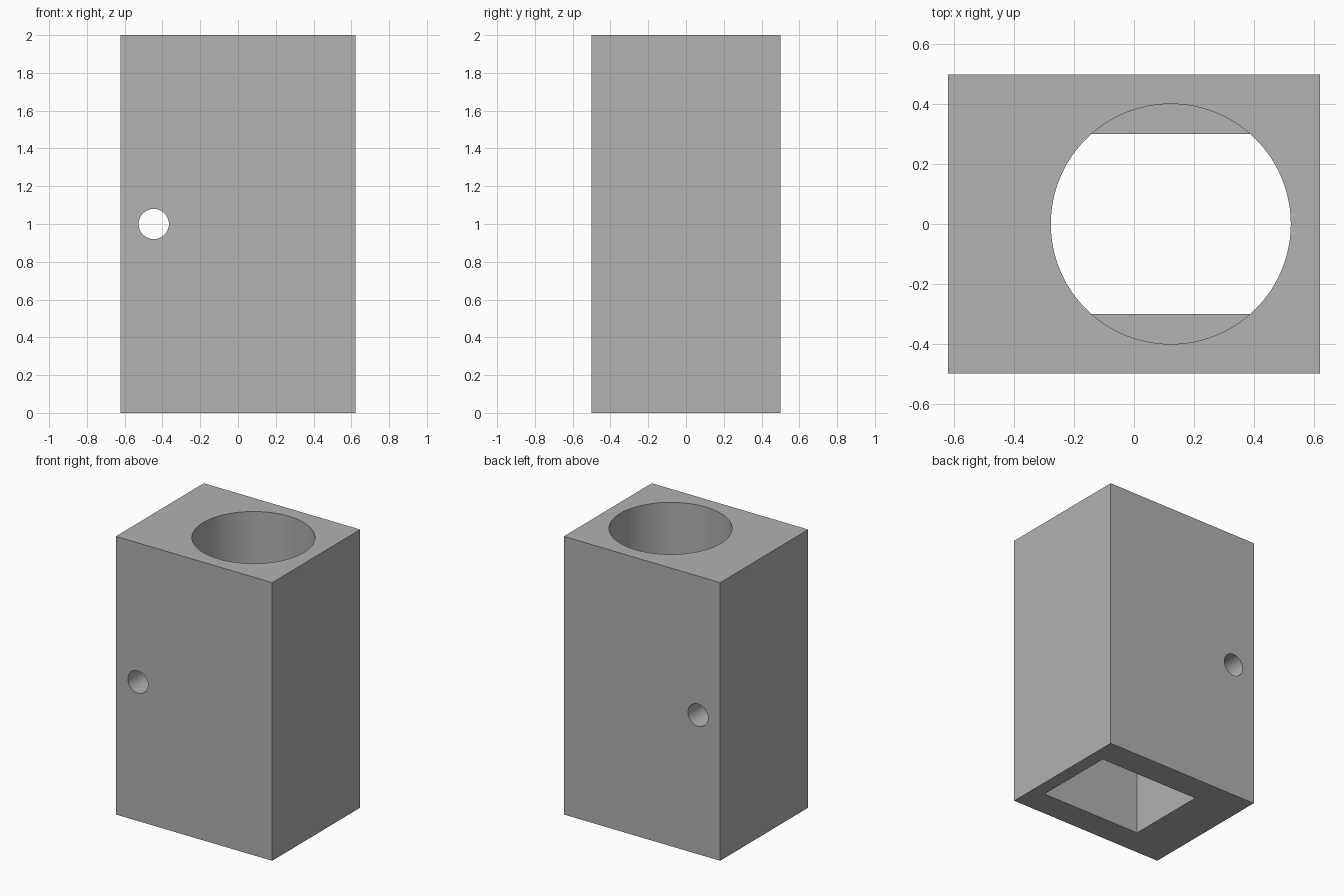
import bpy
import math

if "Cube" in bpy.data.objects:
    bpy.data.objects.remove(bpy.data.objects["Cube"], do_unlink=True)

# Single grey material
COLOUR = (0.445, 0.445, 0.445, 1)
grey = bpy.data.materials.new("plain grey")
grey.use_nodes = True
grey.diffuse_color = COLOUR
grey.node_tree.nodes["Principled BSDF"].inputs["Base Color"].default_value = COLOUR


def finish(name):
    obj = bpy.context.object
    obj.name = obj.data.name = name
    obj.data.materials.append(grey)
    return obj


def box(name, low, high):
    centre = [(a + b) / 2 for a, b in zip(low, high)]
    bpy.ops.mesh.primitive_cube_add(size=1, location=centre)
    bpy.context.object.scale = [b - a for a, b in zip(low, high)]
    bpy.ops.object.transform_apply(location=True, rotation=True, scale=True)
    return finish(name)


def cylinder(name, radius, depth, centre, tilt=0):
    bpy.ops.mesh.primitive_cylinder_add(vertices=96, radius=radius, depth=depth,
                                        location=centre, rotation=(tilt, 0, 0))
    bpy.ops.object.transform_apply(location=True, rotation=True, scale=True)
    return finish(name)


def cut(body, cutter):
    cutter.hide_render = True
    mod = body.modifiers.new(cutter.name, 'BOOLEAN')
    mod.operation = 'DIFFERENCE'
    mod.solver = 'EXACT'
    mod.object = cutter
    bpy.context.view_layer.objects.active = body
    bpy.ops.object.modifier_apply(modifier=mod.name)
    bpy.data.objects.remove(cutter, do_unlink=True)


BORE_X, BORE_R, STEP = 0.123, 0.401, 1.0

# Solid block
block = box("block", (-0.622, -0.5, 0), (0.622, 0.5, 2))

# Rectangular socket from below, meeting the round bore from above
cut(block, box("socket_cutter", (BORE_X - 0.402, -0.301, -0.2),
               (BORE_X + 0.402, 0.301, STEP)))
cut(block, cylinder("bore_cutter", BORE_R, 1.2, (BORE_X, 0, STEP + 0.595)))

# Small cross hole from front to back
cut(block, cylinder("cross_hole_cutter", 0.08, 1.4, (-0.446, 0, 1), math.pi / 2))

# Smooth bores, sharp edges
bpy.ops.object.select_all(action='DESELECT')
block.select_set(True)
bpy.context.view_layer.objects.active = block
bpy.ops.object.shade_smooth_by_angle(angle=math.radians(30))
